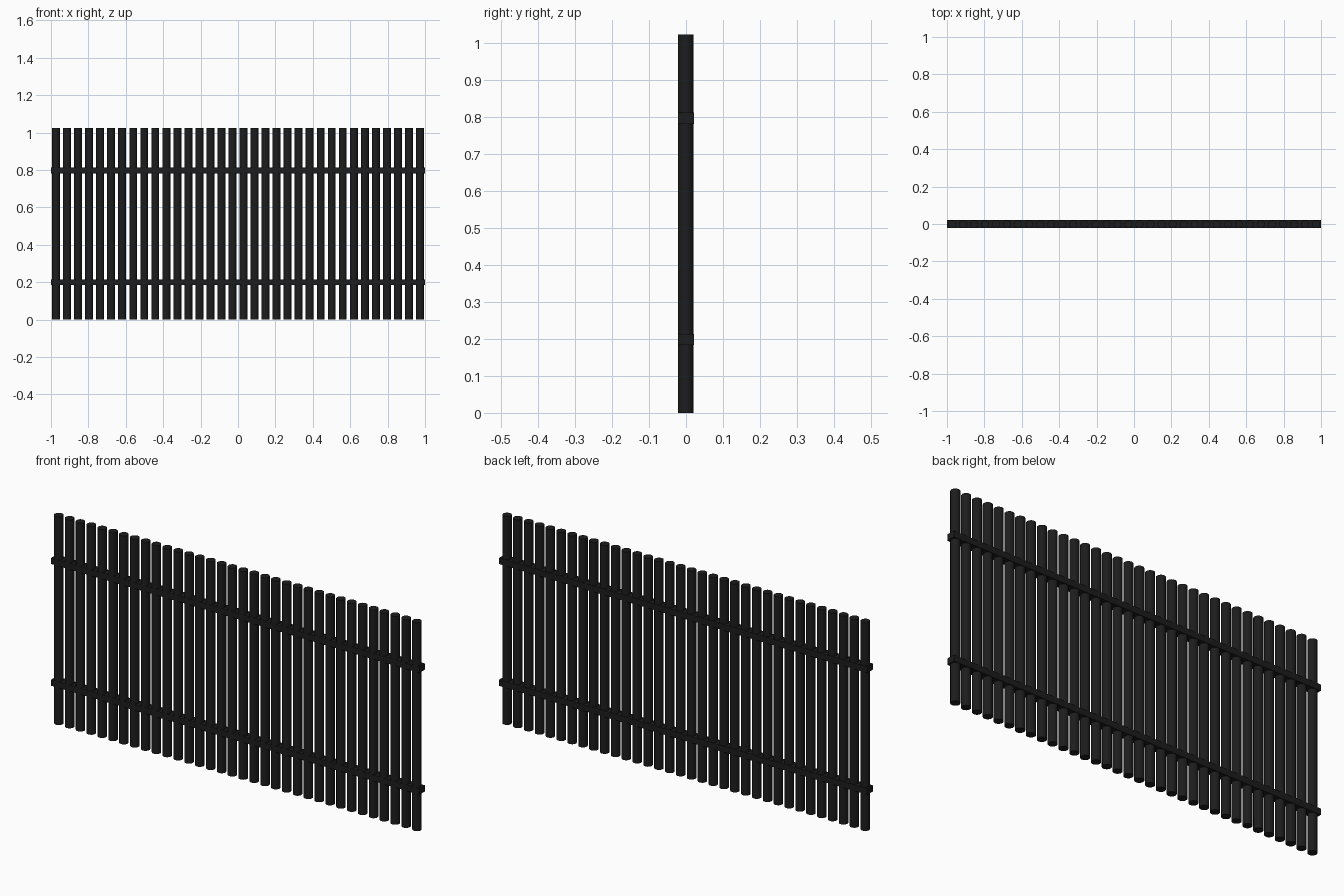
import bpy

if "Cube" in bpy.data.objects:
    bpy.data.objects.remove(bpy.data.objects["Cube"])

black = bpy.data.materials.new("black_paint")
black.diffuse_color = (0.012, 0.012, 0.012, 1)
black.use_nodes = True
black.node_tree.nodes["Principled BSDF"].inputs["Base Color"].default_value = black.diffuse_color

COUNT = 34
HEIGHT = 1.023
RADIUS = 0.0212
HALF_SPAN = 0.973

# Round pickets, evenly spaced
for i in range(COUNT):
    x = -HALF_SPAN + 2 * HALF_SPAN * i / (COUNT - 1)
    bpy.ops.mesh.primitive_cylinder_add(
        vertices=24, radius=RADIUS, depth=HEIGHT,
        location=(x, -0.001, HEIGHT / 2))
    picket = bpy.context.object
    picket.name = f"picket_{i + 1:02d}"
    picket.data.materials.append(black)
    bpy.ops.object.shade_smooth_by_angle()

# Two horizontal rails that the pickets pass through
for name, z in (("lower_rail", 0.199), ("upper_rail", 0.797)):
    bpy.ops.mesh.primitive_cube_add(size=1, location=(0, 0.0005, z))
    rail = bpy.context.object
    rail.name = name
    rail.scale = (2.0, 0.043, 0.03)
    bpy.ops.object.transform_apply(location=False, rotation=False, scale=True)
    rail.data.materials.append(black)
